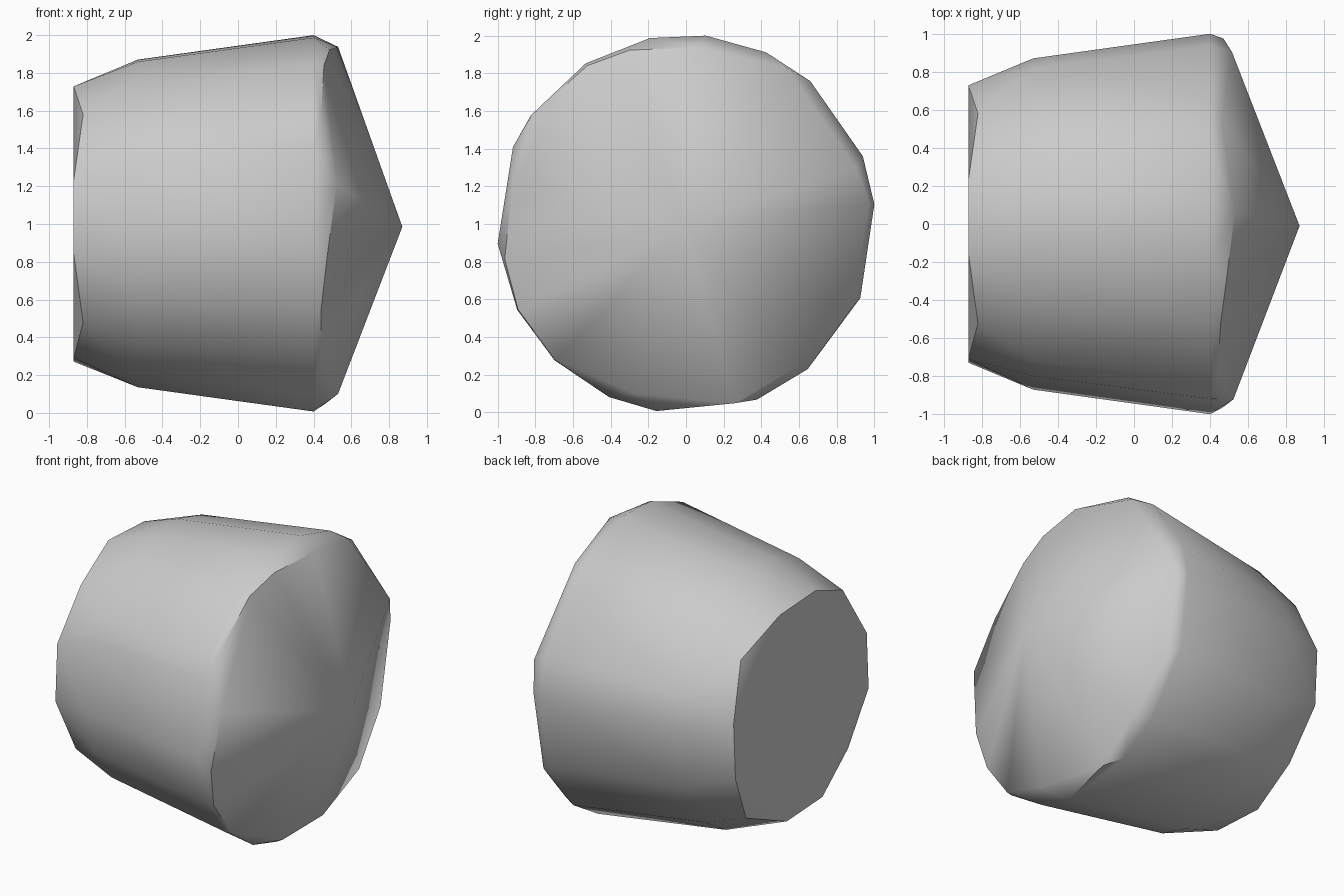
import bpy
import bmesh
from math import cos, sin, radians

if "Cube" in bpy.data.objects:
    bpy.data.objects.remove(bpy.data.objects["Cube"], do_unlink=True)


def make_material(name, value):
    mat = bpy.data.materials.new(name)
    mat.use_nodes = True
    colour = (value, value, value, 1)
    mat.diffuse_color = colour
    mat.node_tree.nodes["Principled BSDF"].inputs["Base Color"].default_value = colour
    return mat


def add_point(bm, x, radius, degrees):
    """Place a point around the lengthwise axis of the stud."""
    angle = radians(degrees)
    bm.verts.new((x, radius * cos(angle), 1 + radius * sin(angle)))


# Uneven angles of the facets around the widest part
facet_angles = [6, 21, 49, 65, 84, 101, 122, 145, 156, 186, 207, 226,
                246, 261, 292, 310, 337]
# Chipped rim of the cone: angle and radius
rim = [(6, .98), (18, .95), (57, .985), (86, .94), (108, .97), (122, .99),
       (145, 1), (167, .945), (191, .98), (207, 1), (226, 1), (253, .94),
       (285, .985), (308, .96), (333, .985)]

bm = bmesh.new()

# Barrel: widest ring, then the narrower shoulder behind it
for angle in facet_angles:
    add_point(bm, .4, 1.005, angle)
    add_point(bm, -.53, .875, angle)

# Rim, set further back where it reaches further out
for angle, radius in rim:
    add_point(bm, .53 - 1.5 * (radius - .94), radius, angle)

# Flat back with a few worn corners
for i in range(12):
    worn = i % 3 == 1
    add_point(bm, -.82 if worn else -.87, .78 if worn else .745, i * 30 + 12)

# Point of the cone
bm.verts.new((.87, -.01, .985))

# Wrap one faceted skin around all the points
hull = bmesh.ops.convex_hull(bm, input=bm.verts)
loose = {g for g in hull["geom_interior"] if isinstance(g, bmesh.types.BMVert)}
bmesh.ops.delete(bm, geom=list(loose), context="VERTS")
bmesh.ops.recalc_face_normals(bm, faces=bm.faces)

mesh = bpy.data.meshes.new("pointed_stud")
bm.to_mesh(mesh)
bm.free()
stud = bpy.data.objects.new("pointed_stud", mesh)
bpy.context.collection.objects.link(stud)
mesh.materials.append(make_material("plain grey", .6))

# Smooth walls, crisp rim and back edge
bpy.ops.object.select_all(action="DESELECT")
stud.select_set(True)
bpy.context.view_layer.objects.active = stud
bpy.ops.object.shade_smooth_by_angle(angle=radians(38))
